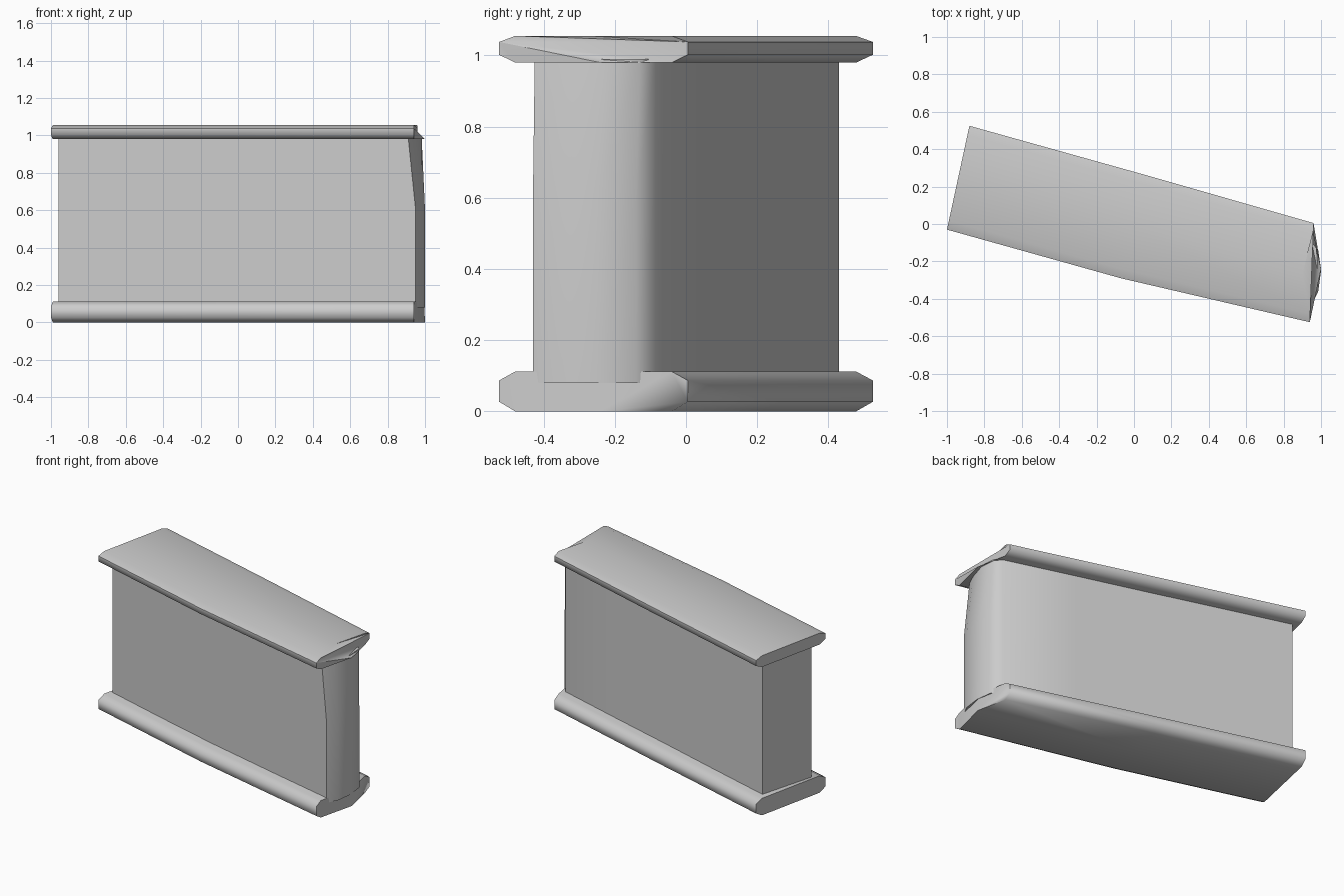
import bpy, bmesh, math
from mathutils import Vector

if "Cube" in bpy.data.objects:
    bpy.data.objects.remove(bpy.data.objects["Cube"])

# Plan of both slabs: matching points on the front and back long edges
FRONT = [(-1.0, -0.03), (-0.07, -0.29), (0.94, -0.525)]
BACK = [(-0.88, 0.525), (0.04, 0.268), (0.96, 0.005)]


def loft(name, rings):
    """Skin closed rings of points and cap both ends."""
    bm = bmesh.new()
    rows = [[bm.verts.new(p) for p in ring] for ring in rings]
    n = len(rows[0])
    for a, b in zip(rows, rows[1:]):
        for i in range(n):
            j = (i + 1) % n
            bm.faces.new((a[i], a[j], b[j], b[i]))
    caps = [bm.faces.new(rows[0]), bm.faces.new(rows[-1])]
    bmesh.ops.triangulate(bm, faces=caps)
    bmesh.ops.recalc_face_normals(bm, faces=bm.faces)
    mesh = bpy.data.meshes.new(name)
    bm.to_mesh(mesh)
    bm.free()
    obj = bpy.data.objects.new(name, mesh)
    bpy.context.collection.objects.link(obj)
    bpy.context.view_layer.objects.active = obj
    obj.select_set(True)
    bpy.ops.object.shade_smooth_by_angle(angle=math.radians(68))
    obj.select_set(False)
    return obj


def slab(name, z0, z1, low, high, tip_top, tip_bottom):
    """Long slab with chamfered sides and a pointed right end."""
    c = 0.085
    section = [(c, z0), (0.5, z0), (1 - c, z0), (1, z0 + low), (1, z1 - high),
               (1 - c, z1), (0.5, z1), (c, z1), (0, z1 - high), (0, z0 + low)]
    rings = []
    for f, b in zip(FRONT, BACK):
        f, b = Vector(f), Vector(b)
        rings.append([(*f.lerp(b, w), z) for w, z in section])
    rings[-1][1] = (*tip_bottom, z0)
    rings[-1][6] = (*tip_top, z1)
    return loft(name, rings)


# Base and cap; the cap's end slopes back to a notch at its top
slab("base_slab", 0.0, 0.112, 0.027, 0.025, (0.995, -0.24), (1.0, -0.24))
slab("cap_slab", 0.98, 1.055, 0.022, 0.017, (0.90, -0.27), (1.0, -0.24))

# Wall between them, with a rounded right end that leans back near the top
sides = [(0.94, -0.085), (0.49, 0.045), (0.04, 0.172), (-0.42, 0.305),
         (-0.86, 0.43), (-0.96, 0.06), (-0.52, -0.065), (-0.06, -0.19),
         (0.5, -0.325)]
end_low = [(0.95, -0.43), (0.985, -0.36), (1.0, -0.25), (0.985, -0.14)]
end_top = [(0.91, -0.425), (0.945, -0.35), (0.982, -0.23), (0.975, -0.13)]
rings = [[(x, y, z) for x, y in sides + end]
         for z, end in ((0.08, end_low), (0.6, end_low), (0.99, end_top))]
loft("wall", rings)
